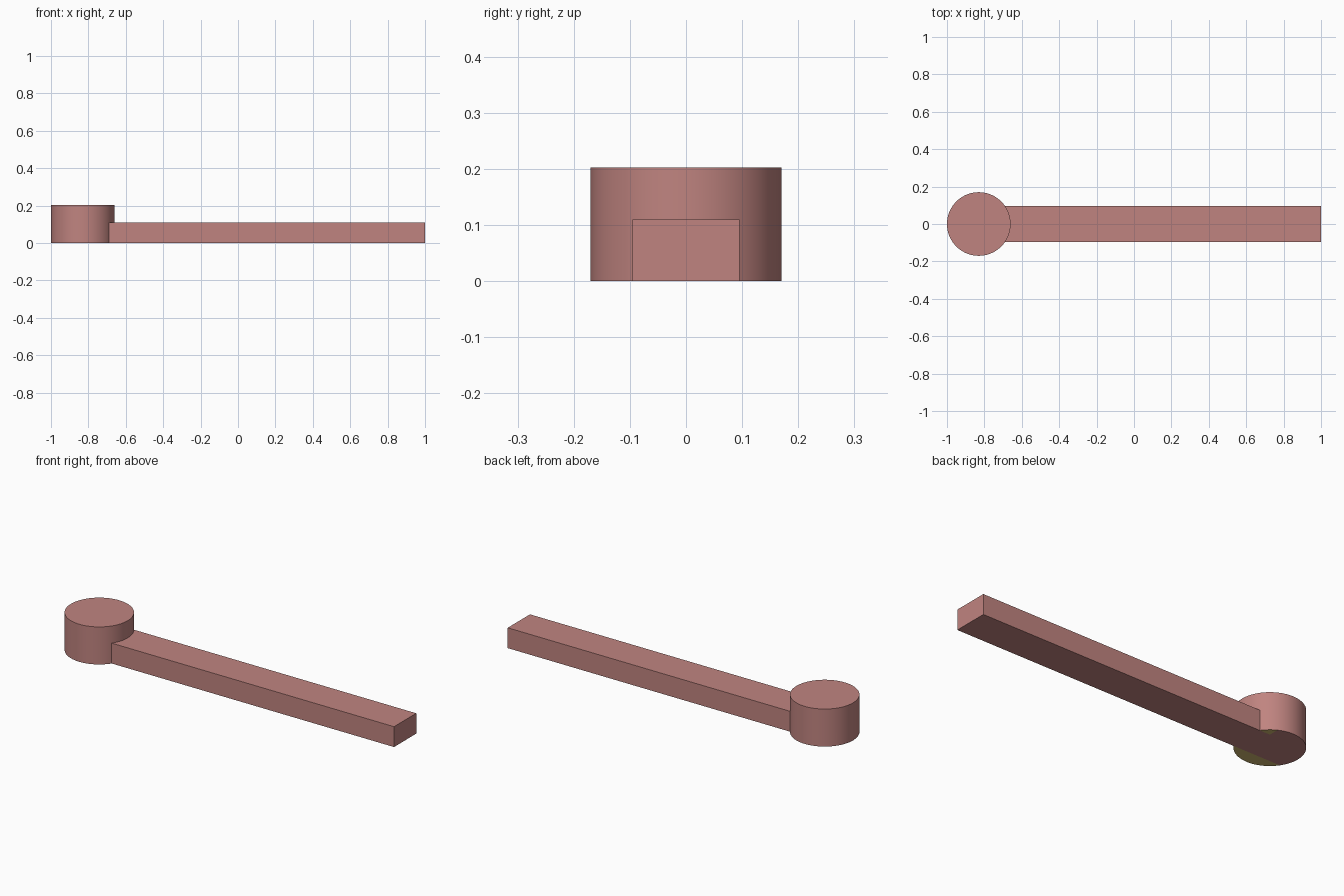
import bpy
import bmesh
from mathutils import Matrix, Vector

RADIUS, HEIGHT = 0.17, 0.203
HEAD_X = RADIUS - 1
BAR_HALF, BAR_TOP, BAR_START = 0.095, 0.11, -0.7

cube = bpy.data.objects.get("Cube")
if cube:
    bpy.data.objects.remove(cube, do_unlink=True)


def make_material(name, color):
    mat = bpy.data.materials.new(name)
    mat.use_nodes = True
    mat.diffuse_color = color
    mat.node_tree.nodes["Principled BSDF"].inputs["Base Color"].default_value = color
    return mat


def make_object(name, bm, mats):
    mesh = bpy.data.meshes.new(name)
    bm.to_mesh(mesh)
    bm.free()
    for mat in mats:
        mesh.materials.append(mat)
    obj = bpy.data.objects.new(name, mesh)
    bpy.context.collection.objects.link(obj)
    return obj


rose = make_material("dusty rose", (0.527, 0.231, 0.216, 1))
olive = make_material("olive", (0.62, 0.47, 0.16, 1))

# Round head
bm = bmesh.new()
bmesh.ops.create_cone(bm, cap_ends=True, segments=96, radius1=RADIUS, radius2=RADIUS,
                      depth=HEIGHT, matrix=Matrix.Translation((HEAD_X, 0, HEIGHT / 2)))

# Underside cut along the sides of the bar, with olive segments showing
for co, no in (((0, -BAR_HALF, 0), (0, 1, 0)), ((0, BAR_HALF, 0), (0, 1, 0)),
               ((-0.75, 0, 0), (1, 0, 0))):
    caps = [f for f in bm.faces if f.normal.z < -0.9]
    geom = set(caps)
    for f in caps:
        geom.update(f.edges)
        geom.update(f.verts)
    bmesh.ops.bisect_plane(bm, geom=list(geom), plane_co=Vector(co), plane_no=Vector(no))
    bm.normal_update()
for f in bm.faces:
    c = f.calc_center_median()
    if f.normal.z < -0.9:
        back_corner = c.y > BAR_HALF and c.x > -0.75
        f.material_index = int(c.y < -BAR_HALF or back_corner)
head = make_object("round_head", bm, (rose, olive))
bpy.context.view_layer.objects.active = head
head.select_set(True)
bpy.ops.object.shade_smooth_by_angle()

# Long flat bar
bm = bmesh.new()
size = Vector((1 - BAR_START, 2 * BAR_HALF, BAR_TOP))
center = Vector(((1 + BAR_START) / 2, 0, BAR_TOP / 2))
bmesh.ops.create_cube(bm, size=1, matrix=Matrix.Translation(center) @ Matrix.Diagonal(size).to_4x4())
make_object("long_bar", bm, (rose,))
